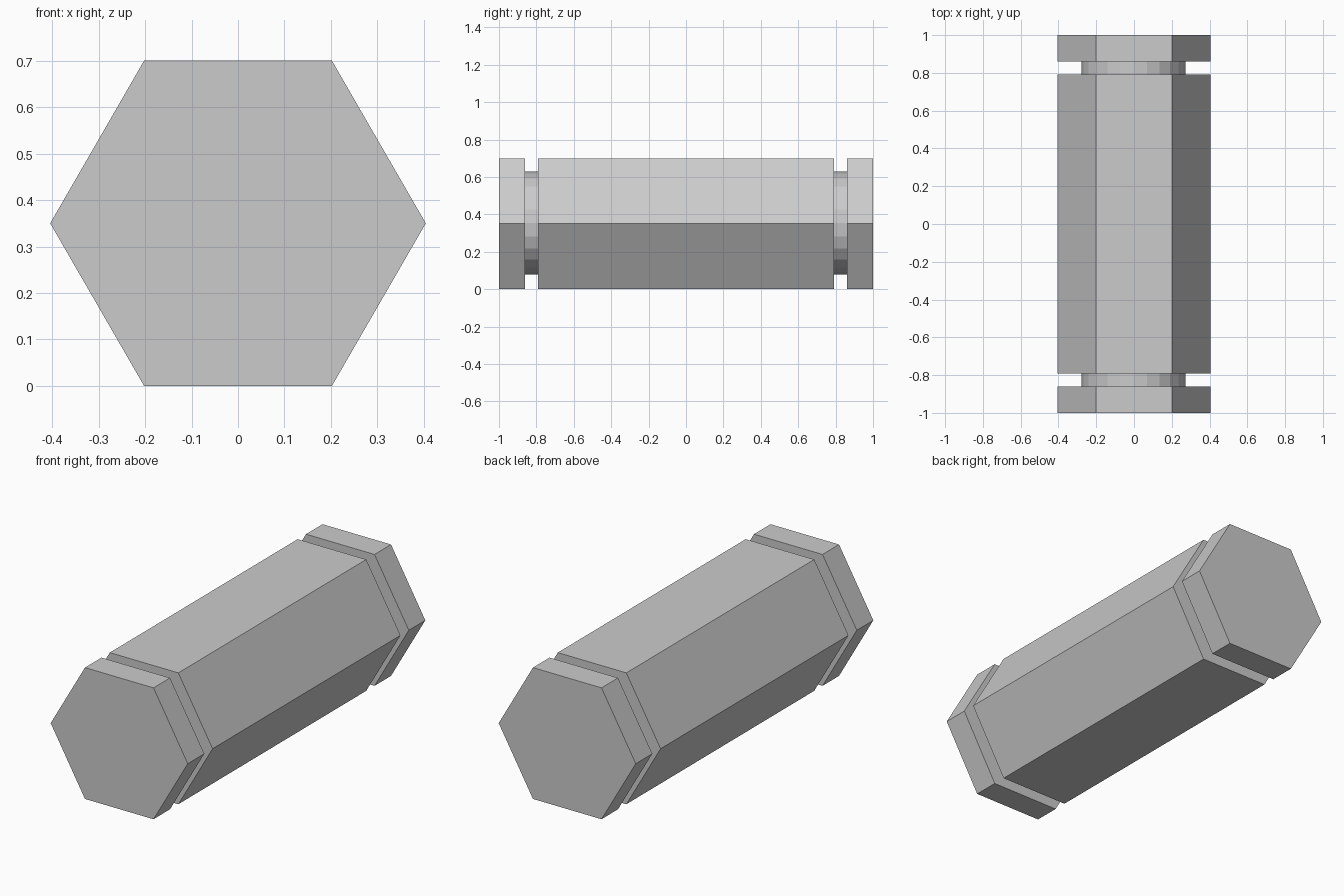
import bpy
import math

if "Cube" in bpy.data.objects:
    bpy.data.objects.remove(bpy.data.objects["Cube"])

HEIGHT = 0.70                              # across the flats
RADIUS = HEIGHT / math.sqrt(3)             # across the corners / 2
CENTRE_Z = HEIGHT / 2


def prism(name, sides, radius, y0, y1, x=0.0, z=CENTRE_Z):
    """Flat-faced prism lying along y, with corners pointing to +-x."""
    pts = [(x + radius * math.cos(2 * math.pi * i / sides),
            z + radius * math.sin(2 * math.pi * i / sides)) for i in range(sides)]
    verts = [(px, y, pz) for y in (y0, y1) for px, pz in pts]
    faces = [tuple(range(sides)), tuple(reversed(range(sides, 2 * sides)))]
    for i in range(sides):
        j = (i + 1) % sides
        faces.append((i, i + sides, j + sides, j))
    mesh = bpy.data.meshes.new(name)
    mesh.from_pydata(verts, [], faces)
    mesh.update()
    obj = bpy.data.objects.new(name, mesh)
    bpy.context.collection.objects.link(obj)
    return obj


# long hexagonal middle section
prism("hex_body", 6, RADIUS, -0.791, 0.791)

# hexagonal end caps and the round necks that join them to the body
for label, s in (("front", -1), ("back", 1)):
    prism(f"{label}_cap", 6, RADIUS, *sorted((s * 0.861, s * 1.0)))
    prism(f"{label}_neck", 24, 0.275, *sorted((s * 0.78, s * 0.87)), x=-0.003, z=0.354)
